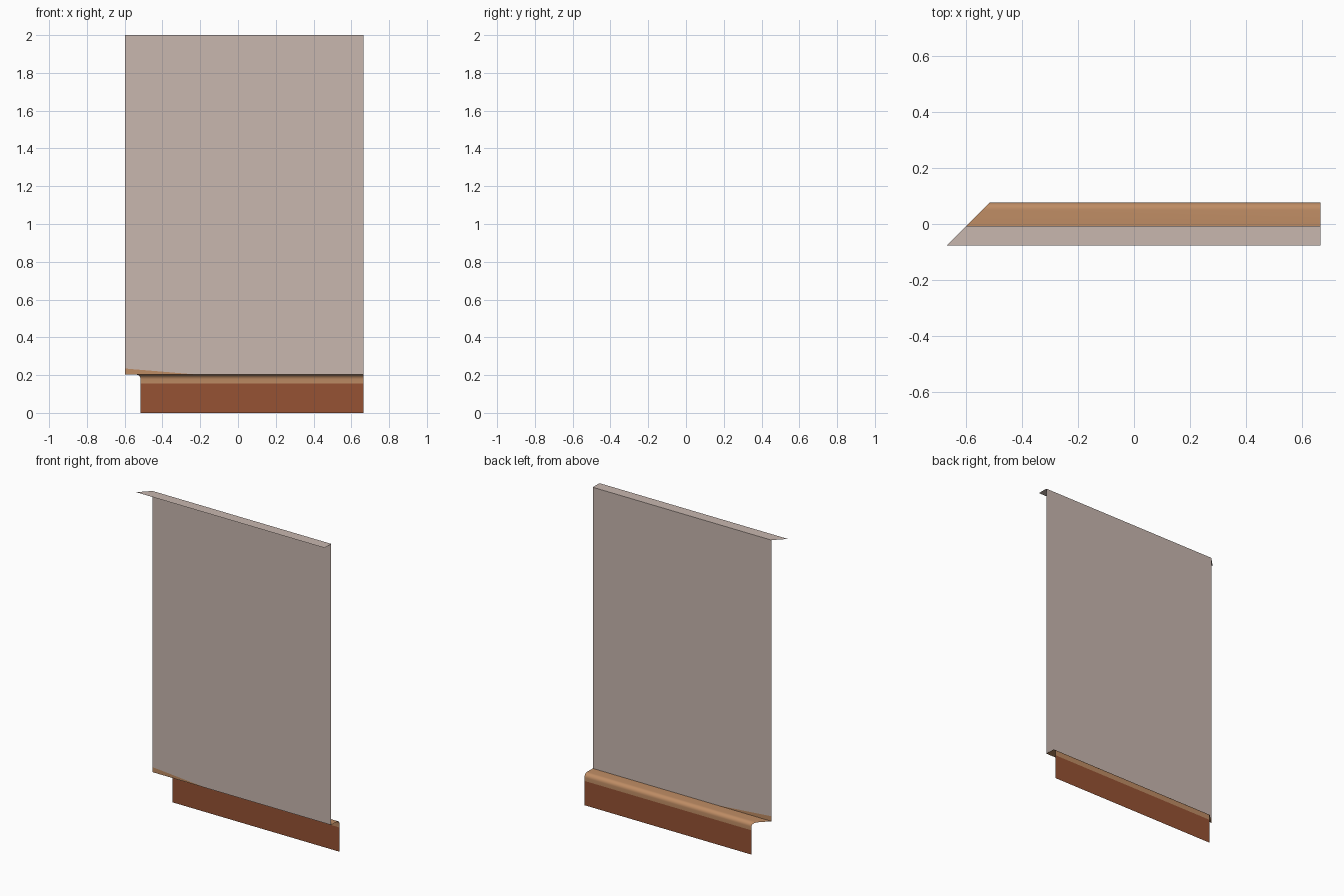
import bpy, bmesh, math

if "Cube" in bpy.data.objects:
    bpy.data.objects.remove(bpy.data.objects["Cube"])

RIGHT = 0.665          # square cut end
MITRE = -0.591         # left end is cut at 45 degrees: x = y + MITRE
WALL_Y = -0.008
STEP_Z = 0.203


def material(name, rgb):
    m = bpy.data.materials.new(name)
    m.diffuse_color = (*rgb, 1)
    m.use_nodes = True
    m.node_tree.nodes["Principled BSDF"].inputs["Base Color"].default_value = m.diffuse_color
    return m


plaster = material("pale plaster", (0.578, 0.474, 0.429))
tan = material("tan trim", (0.515, 0.262, 0.127))
brown = material("red brown", (0.305, 0.084, 0.034))


def mesh_object(name, points, faces, mat, smooth=False):
    me = bpy.data.meshes.new(name)
    me.from_pydata(points, [], faces)
    me.materials.append(mat)
    for p in me.polygons:
        p.use_smooth = smooth
    ob = bpy.data.objects.new(name, me)
    bpy.context.collection.objects.link(ob)
    return ob


def sweep(name, profile, mat, smooth=False):
    """Open sheet: (y, z) profile run along x with a mitred left end."""
    pts = []
    for y, z in profile:
        pts += [(y + MITRE, y, z), (RIGHT, y, z)]
    faces = [(2 * i, 2 * i + 2, 2 * i + 3, 2 * i + 1) for i in range(len(profile) - 1)]
    return mesh_object(name, pts, faces, mat, smooth)


# Wall panel, its lower left corner cut away on a slant
left = WALL_Y + MITRE
mesh_object("wall_panel",
            [(left, WALL_Y, 0.235), (-0.22, WALL_Y, STEP_Z), (RIGHT, WALL_Y, STEP_Z),
             (RIGHT, WALL_Y, 2), (left, WALL_Y, 2)],
            [(0, 1, 2, 3, 4)], plaster)

# Trim sliver filling that slanted corner
mesh_object("trim_sliver",
            [(left, WALL_Y, STEP_Z), (-0.22, WALL_Y, STEP_Z), (left, WALL_Y, 0.235)],
            [(0, 1, 2)], tan)

# Top ledge towards the front
sweep("top_ledge", [(WALL_Y, 2), (-0.076, 2)], plaster)

# Rounded trim stepping out to the back
arc = [(0.05 + 0.026 * math.sin(a), STEP_Z - 0.026 + 0.026 * math.cos(a))
       for a in (math.radians(15 * i) for i in range(7))]
sweep("rounded_trim", [(0.076, 0.155)] + arc[::-1] + [(WALL_Y, STEP_Z)], tan, True)

# Plinth below the trim
sweep("plinth", [(0.076, 0), (0.076, 0.155)], brown)
